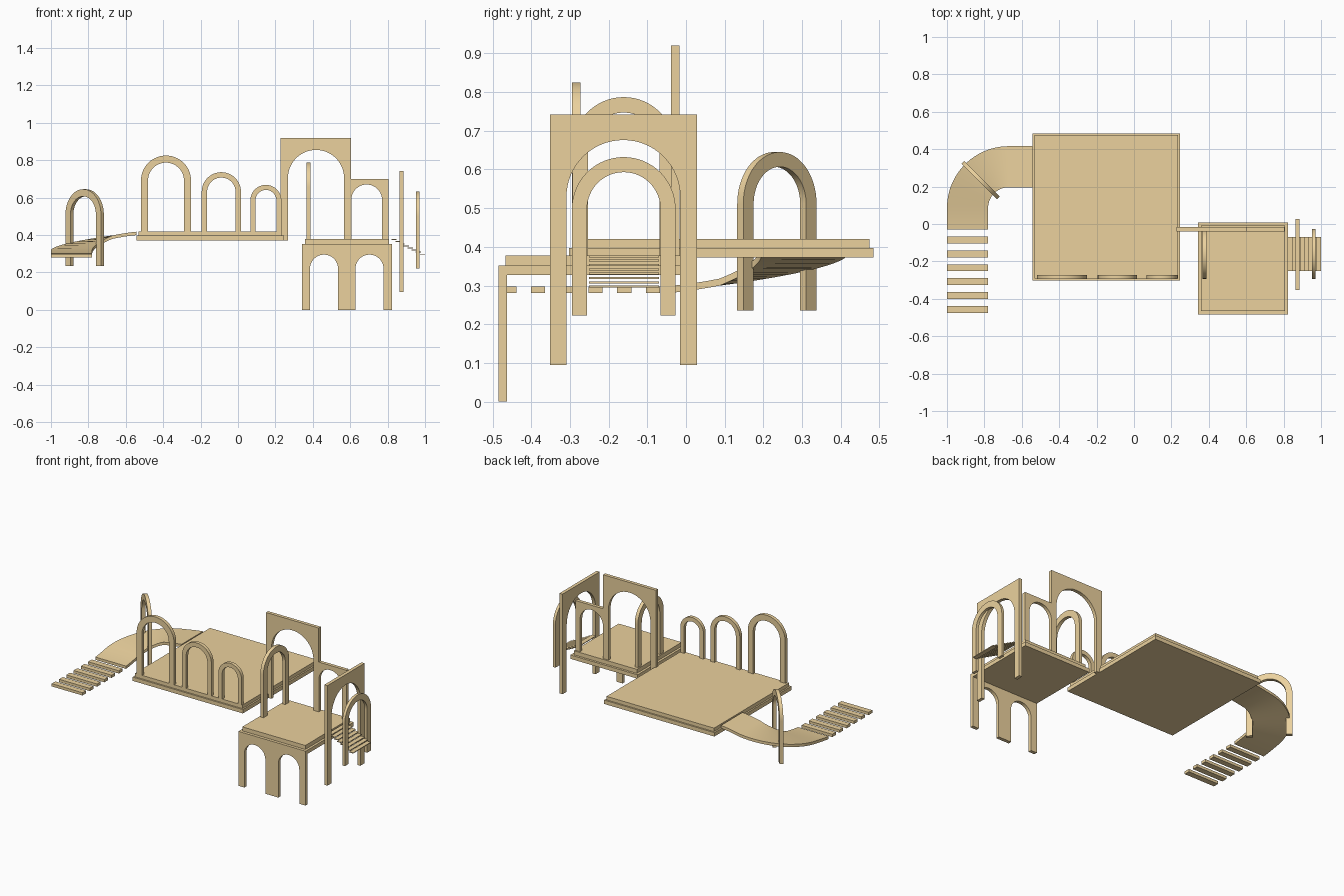
import bpy, bmesh
from math import sin, cos, pi, radians
from mathutils import Matrix

if "Cube" in bpy.data.objects:
    bpy.data.objects.remove(bpy.data.objects["Cube"])

mat = bpy.data.materials.new("sandstone")
mat.diffuse_color = (0.83, 0.64, 0.34, 1)
mat.use_nodes = True
mat.node_tree.nodes["Principled BSDF"].inputs["Base Color"].default_value = mat.diffuse_color


def finish(name, bm):
    bmesh.ops.recalc_face_normals(bm, faces=bm.faces)
    me = bpy.data.meshes.new(name)
    bm.to_mesh(me)
    bm.free()
    ob = bpy.data.objects.new(name, me)
    bpy.context.collection.objects.link(ob)
    me.materials.append(mat)
    bpy.ops.object.select_all(action='DESELECT')
    ob.select_set(True)
    bpy.context.view_layer.objects.active = ob
    bpy.ops.object.shade_smooth_by_angle(angle=radians(30))
    return ob


def box(name, x0, x1, y0, y1, z0, z1):
    bm = bmesh.new()
    m = Matrix.Translation(((x0 + x1) / 2, (y0 + y1) / 2, (z0 + z1) / 2))
    bmesh.ops.create_cube(bm, size=1, matrix=m @ Matrix.Diagonal((x1 - x0, y1 - y0, z1 - z0, 1)))
    return finish(name, bm)


def arc(c, r, z, n=32):
    """Half circle over the top, running from the left to the right."""
    return [(c - r * cos(pi * i / n), z + r * sin(pi * i / n)) for i in range(n + 1)]


def panel(name, pts, x, y, thick, angle=0):
    """Upright (u, z) outline, centred on its thickness, turned about z."""
    bm = bmesh.new()
    f = bm.faces.new([bm.verts.new((u, -thick / 2, z)) for u, z in pts])
    ext = bmesh.ops.extrude_face_region(bm, geom=[f])
    vs = [v for v in ext["geom"] if isinstance(v, bmesh.types.BMVert)]
    bmesh.ops.translate(bm, verts=vs, vec=(0, thick, 0))
    bmesh.ops.triangulate(bm, faces=[f for f in bm.faces if len(f.verts) > 4])
    bm.transform(Matrix.Translation((x, y, 0)) @ Matrix.Rotation(angle, 4, 'Z'))
    return finish(name, bm)


def hoop(name, x, y, r, w, z0, z1, thick=0.022, angle=0):
    """Free-standing round arch with legs."""
    zc = z1 - r
    pts = [(-r, z0)] + arc(0, r, zc) + [(r, z0), (r - w, z0)]
    pts += arc(0, r - w, zc)[::-1] + [(w - r, z0)]
    return panel(name, pts, x, y, thick, angle)


def wall(name, u0, u1, z0, z1, holes, x, y, thick=0.022, angle=0):
    """Rectangular wall with arched doorways (centre, radius, top)."""
    pts = [(u1, z0), (u1, z1), (u0, z1), (u0, z0)]
    for c, r, top in holes:
        pts += [(c - r, z0)] + arc(c, r, top - r) + [(c + r, z0)]
    return panel(name, pts, x, y, thick, angle)


# Large terrace with a stepped edge
box("terrace_base", -0.543, 0.246, -0.302, 0.485, 0.372, 0.397)
box("terrace_top", -0.533, 0.236, -0.292, 0.475, 0.397, 0.42)

# Row of shrinking arches on the terrace front
for i, (x, r, w, top) in enumerate([(-0.385, 0.134, 0.038, 0.825),
                                    (-0.089, 0.105, 0.029, 0.736),
                                    (0.149, 0.083, 0.027, 0.668)]):
    hoop(f"terrace_arch_{i + 1}", x, -0.284, r, w, 0.42, top)

# Small raised terrace on an arcade
box("upper_deck_base", 0.342, 0.823, -0.463, 0.007, 0.327, 0.352)
box("upper_deck_top", 0.357, 0.808, -0.466, -0.007, 0.352, 0.378)
wall("arcade_wall", 0.342, 0.823, 0, 0.352,
     [(0.46, 0.075, 0.295), (0.703, 0.075, 0.295)], 0, -0.474)

# Back walls with doorways
wall("tall_back_wall", 0.228, 0.605, 0.372, 0.92, [(0.417, 0.15, 0.855)], 0, -0.028)
wall("low_back_wall", 0.603, 0.804, 0.378, 0.70, [(0.688, 0.082, 0.67)], 0, -0.028)

# Side arches and gate wall
hoop("deck_side_arch", 0.376, -0.161, 0.132, 0.04, 0.378, 0.787, angle=pi / 2)
wall("gate_wall", -0.19, 0.19, 0.095, 0.742, [(0, 0.147, 0.676)], 0.875, -0.162, angle=pi / 2)
hoop("stair_arch", 0.962, -0.161, 0.134, 0.039, 0.222, 0.632, 0.018, pi / 2)

# Thin floating stair treads on the right
for i in range(8):
    x, z = 0.82 + i * 0.0217, 0.378 - i * 0.0112
    box(f"thin_tread_{i + 1}", x, x + 0.028, -0.251, -0.07, z - 0.005, z)

# Curved ramp swept along a straight, quarter turn, straight path
cx, cy, rad, half = -0.67, 0.086, 0.22, 0.11
path = [(cx - rad, -0.03 + 0.029 * i, -1, 0) for i in range(4)]
path += [(cx - rad * cos(a), cy + rad * sin(a), -cos(a), sin(a))
         for a in [pi / 2 * i / 24 for i in range(25)]]
path += [(cx + 0.032 * i, cy + rad, 0, 1) for i in range(1, 5)]
lengths = [0]
for p, q in zip(path, path[1:]):
    lengths.append(lengths[-1] + ((p[0] - q[0]) ** 2 + (p[1] - q[1]) ** 2) ** 0.5)
bm = bmesh.new()
rings = []
for (x, y, nx, ny), d in zip(path, lengths):
    t = d / lengths[-1]
    z = 0.3 + 0.118 * (0.5 * t + 0.5 * t * t * (3 - 2 * t))
    rings.append([bm.verts.new((x + s * half * nx, y + s * half * ny, z + dz))
                  for s, dz in ((-1, 0), (1, 0), (1, -0.018), (-1, -0.018))])
for a, b in zip(rings, rings[1:]):
    for j in range(4):
        k = (j + 1) % 4
        bm.faces.new((a[j], a[k], b[k], b[j]))
bm.faces.new(rings[0])
bm.faces.new(rings[-1])
finish("curved_ramp", bm)

# Arch straddling the ramp
hoop("ramp_arch", -0.82, 0.235, 0.134, 0.038, 0.235, 0.645, angle=-pi / 4)

# Level stepping slabs in front of the ramp
for i in range(6):
    y = -0.067 - i * 0.0743
    box(f"stepping_slab_{i + 1}", -1.0, -0.78, y - 0.037, y, 0.28, 0.298)
